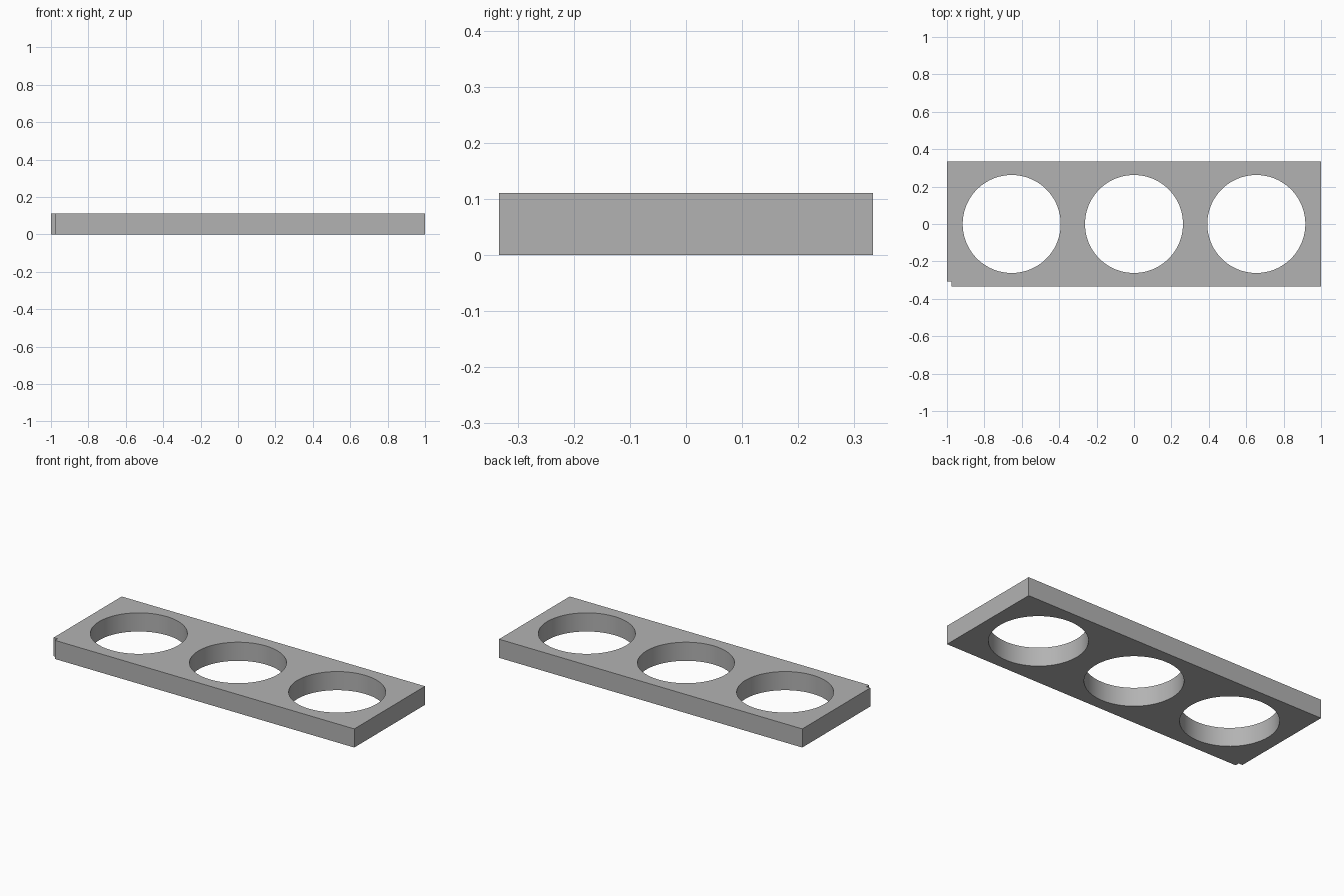
import bpy
import bmesh
import math

cube = bpy.data.objects.get("Cube")
if cube:
    bpy.data.objects.remove(cube, do_unlink=True)

HALF_X, HALF_Y, HEIGHT = 1.0, 0.333, 0.111
NOTCH = 0.025
HOLE_RADIUS, HOLE_SPACING = 0.262, 0.654

grey = bpy.data.materials.new("plain_grey")
grey.use_nodes = True
colour = (0.45, 0.45, 0.45, 1)
grey.diffuse_color = colour
grey.node_tree.nodes["Principled BSDF"].inputs["Base Color"].default_value = colour

# Plate outline with a small square notch in the front right corner
outline = [(-HALF_X + NOTCH, -HALF_Y), (HALF_X, -HALF_Y), (HALF_X, HALF_Y),
           (-HALF_X, HALF_Y), (-HALF_X, -HALF_Y + NOTCH),
           (-HALF_X + NOTCH, -HALF_Y + NOTCH)]
bm = bmesh.new()
base = bm.faces.new([bm.verts.new((x, y, 0)) for x, y in outline])
top = bmesh.ops.extrude_face_region(bm, geom=[base])["geom"]
bmesh.ops.translate(bm, vec=(0, 0, HEIGHT),
                    verts=[v for v in top if isinstance(v, bmesh.types.BMVert)])
bmesh.ops.recalc_face_normals(bm, faces=bm.faces)
mesh = bpy.data.meshes.new("holder_plate")
bm.to_mesh(mesh)
bm.free()
mesh.materials.append(grey)
plate = bpy.data.objects.new("holder_plate", mesh)
bpy.context.collection.objects.link(plate)

# Three round through-holes
for i in (-1, 0, 1):
    bpy.ops.mesh.primitive_cylinder_add(vertices=96, radius=HOLE_RADIUS, depth=HEIGHT * 2,
                                        location=(i * HOLE_SPACING, 0, HEIGHT / 2))
    cutter = bpy.context.object
    cutter.name = "hole_cutter"
    cutter.hide_render = True
    cutter.data.materials.append(grey)
    bpy.ops.object.select_all(action="DESELECT")
    plate.select_set(True)
    bpy.context.view_layer.objects.active = plate
    cut = plate.modifiers.new("round_hole", "BOOLEAN")
    cut.operation = "DIFFERENCE"
    cut.solver = "EXACT"
    cut.object = cutter
    bpy.ops.object.modifier_apply(modifier=cut.name)
    bpy.data.objects.remove(cutter, do_unlink=True)

bpy.ops.object.shade_smooth_by_angle(angle=math.radians(30))
